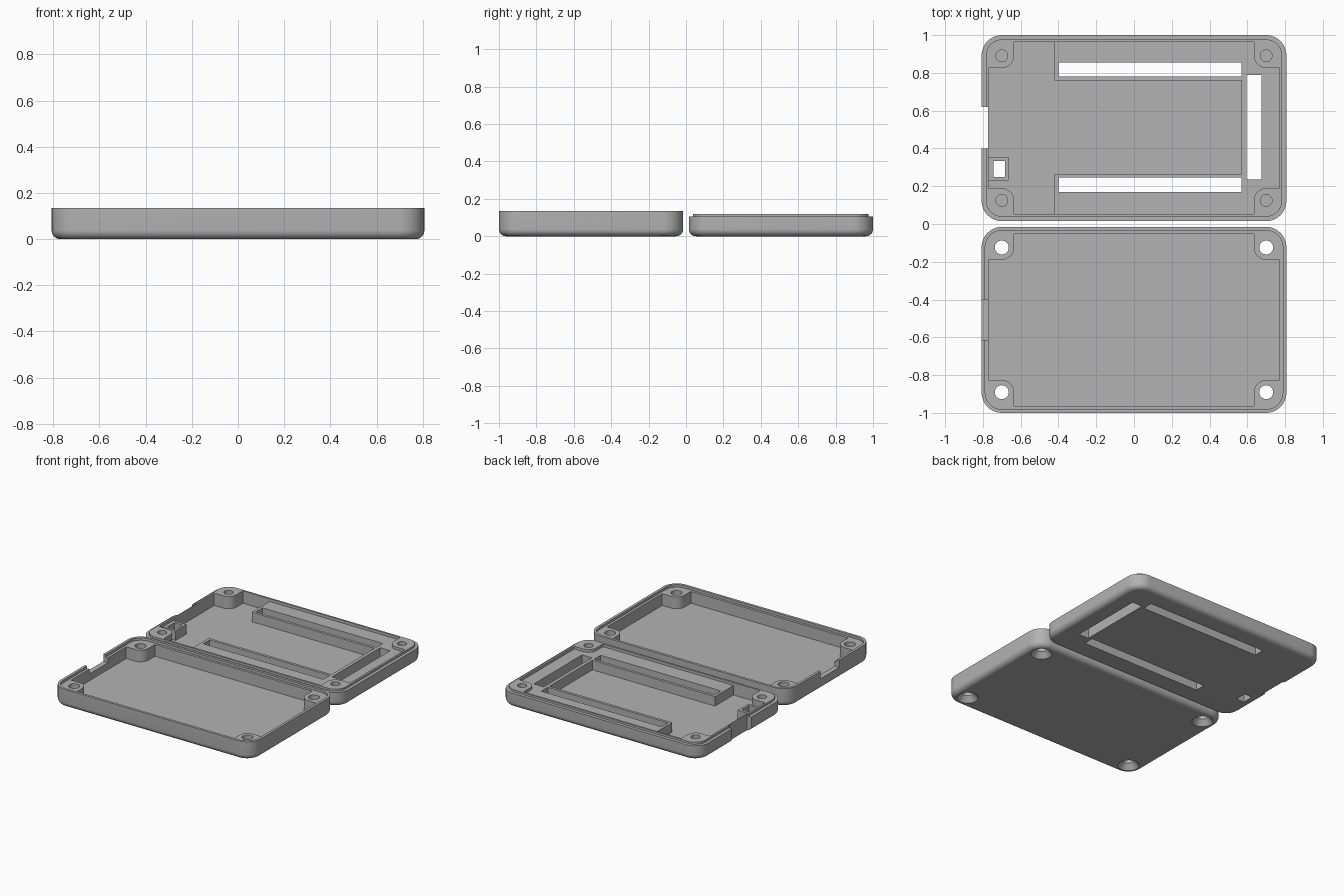
import bpy, bmesh, math

if "Cube" in bpy.data.objects:
    bpy.data.objects.remove(bpy.data.objects["Cube"], do_unlink=True)

HX, LEN, MID = 0.807, 0.985, 0.5075      # half width, depth and centre of one shell
RADIUS, WALL, FLOOR = 0.108, 0.037, 0.03
HOLE_X, HOLE_Y = 0.70, 0.383             # screw positions from a shell's centre

grey = bpy.data.materials.new("grey_plastic")
grey.use_nodes = True
COLOUR = (0.45, 0.45, 0.45, 1)
grey.diffuse_color = COLOUR
grey.node_tree.nodes["Principled BSDF"].inputs["Base Color"].default_value = COLOUR


def rounded(cx, cy, hx, hy, r, steps=10):
    """Outline of a rounded rectangle, counter-clockwise."""
    points = []
    for q, (sx, sy) in enumerate([(1, 1), (-1, 1), (-1, -1), (1, -1)]):
        for i in range(steps + 1):
            a = math.pi / 2 * (q + i / steps)
            points.append((cx + sx * (hx - r) + r * math.cos(a),
                           cy + sy * (hy - r) + r * math.sin(a)))
    return points


def circle(cx, cy, r, n=32):
    return [(cx + r * math.cos(2 * math.pi * i / n),
             cy + r * math.sin(2 * math.pi * i / n)) for i in range(n)]


def loft(name, rings):
    """Closed solid through a stack of (outline, z) rings."""
    bm = bmesh.new()
    rows = [[bm.verts.new((x, y, z)) for x, y in outline] for outline, z in rings]
    for low, high in zip(rows, rows[1:]):
        for i in range(len(low)):
            j = (i + 1) % len(low)
            bm.faces.new((low[i], low[j], high[j], high[i]))
    bm.faces.new(rows[0][::-1])
    bm.faces.new(rows[-1])
    mesh = bpy.data.meshes.new(name)
    bm.to_mesh(mesh)
    bm.free()
    mesh.materials.append(grey)
    obj = bpy.data.objects.new(name, mesh)
    bpy.context.collection.objects.link(obj)
    return obj


def box(name, x0, x1, y0, y1, z0, z1):
    outline = [(x0, y0), (x1, y0), (x1, y1), (x0, y1)]
    return loft(name, [(outline, z0), (outline, z1)])


def cut(target, *cutters):
    """Subtract each cutter, then remove it."""
    for cutter in cutters:
        cutter.hide_render = True
        mod = target.modifiers.new("cut", 'BOOLEAN')
        mod.operation, mod.solver, mod.object = 'DIFFERENCE', 'EXACT', cutter
        bpy.context.view_layer.objects.active = target
        bpy.ops.object.modifier_apply(modifier=mod.name)
        bpy.data.objects.remove(cutter, do_unlink=True)


def inset(cy, d):
    return rounded(0, cy, HX - d, LEN / 2 - d, RADIUS - d)


def shell(name, cy, top_rings):
    """Solid block with a rounded lower edge."""
    f, n = 0.038, 8
    rings = []
    for i in range(n + 1):
        a = math.pi / 2 * i / n
        rings.append((inset(cy, f * (1 - math.sin(a))), f * (1 - math.cos(a))))
    return loft(name, rings + [(inset(cy, d), z) for d, z in top_rings])


def cavity(cy):
    """Inner space, with the four screw posts kept out of it."""
    hx, hy = HX - WALL, LEN / 2 - WALL
    space = box("cavity", -hx, hx, cy - hy, cy + hy, FLOOR, 0.2)
    for sx in (-1, 1):
        for sy in (-1, 1):
            outline = rounded(sx * (HOLE_X + 0.065), cy + sy * (HOLE_Y + 0.065),
                              0.13, 0.13, 0.065)
            cut(space, loft("post", [(outline, 0), (outline, 0.3)]))
    return space


def screw_points(cy):
    return [(sx * HOLE_X, cy + sy * HOLE_Y) for sx in (-1, 1) for sy in (-1, 1)]


# Front shell: plain tray with a recessed inner rim
tray = shell("tray_shell", -MID, [(0, 0.134)])
recess = inset(-MID, 0.019)
cut(tray, cavity(-MID),
    loft("rim_recess", [(recess, 0.116), (recess, 0.25)]),
    box("port_notch", -0.9, -0.75, -0.615, -0.40, 0.08, 0.3))
for x, y in screw_points(-MID):
    cut(tray, loft("screw_hole", [(circle(x, y, 0.072), -0.002),
                                  (circle(x, y, 0.037), 0.04),
                                  (circle(x, y, 0.037), 0.3)]))

# Back shell: stepped lip, raised blocks around the slots
cover = shell("cover_shell", MID, [(0, 0.105), (0.023, 0.105), (0.023, 0.12)])
space = cavity(MID)
cut(space,
    box("upper_block", -0.42, 0.9, 0.76, 1.1, 0, 0.1),
    box("lower_block", -0.42, 0.9, -0.1, 0.265, 0, 0.1),
    box("side_block", 0.57, 0.91, 0.2, 0.8, 0, 0.1),
    box("button_block", -0.9, -0.665, 0.23, 0.355, 0, 0.1))
cut(cover, space,
    box("upper_slot", -0.40, 0.57, 0.78, 0.855, -0.1, 0.3),
    box("lower_slot", -0.40, 0.57, 0.17, 0.245, -0.1, 0.3),
    box("side_slot", 0.595, 0.675, 0.235, 0.79, -0.1, 0.3),
    box("button_hole", -0.745, -0.682, 0.25, 0.333, -0.1, 0.3),
    box("port_opening", -0.9, -0.772, 0.40, 0.62, -0.1, 0.3))
for x, y in screw_points(MID):
    cut(cover, loft("screw_socket", [(circle(x, y, 0.031), 0.035),
                                     (circle(x, y, 0.031), 0.3)]))

# Smooth rounded sides, crisp edges
for obj in (tray, cover):
    bpy.ops.object.select_all(action='DESELECT')
    obj.select_set(True)
    bpy.context.view_layer.objects.active = obj
    bpy.ops.object.shade_smooth_by_angle(angle=math.radians(30))
